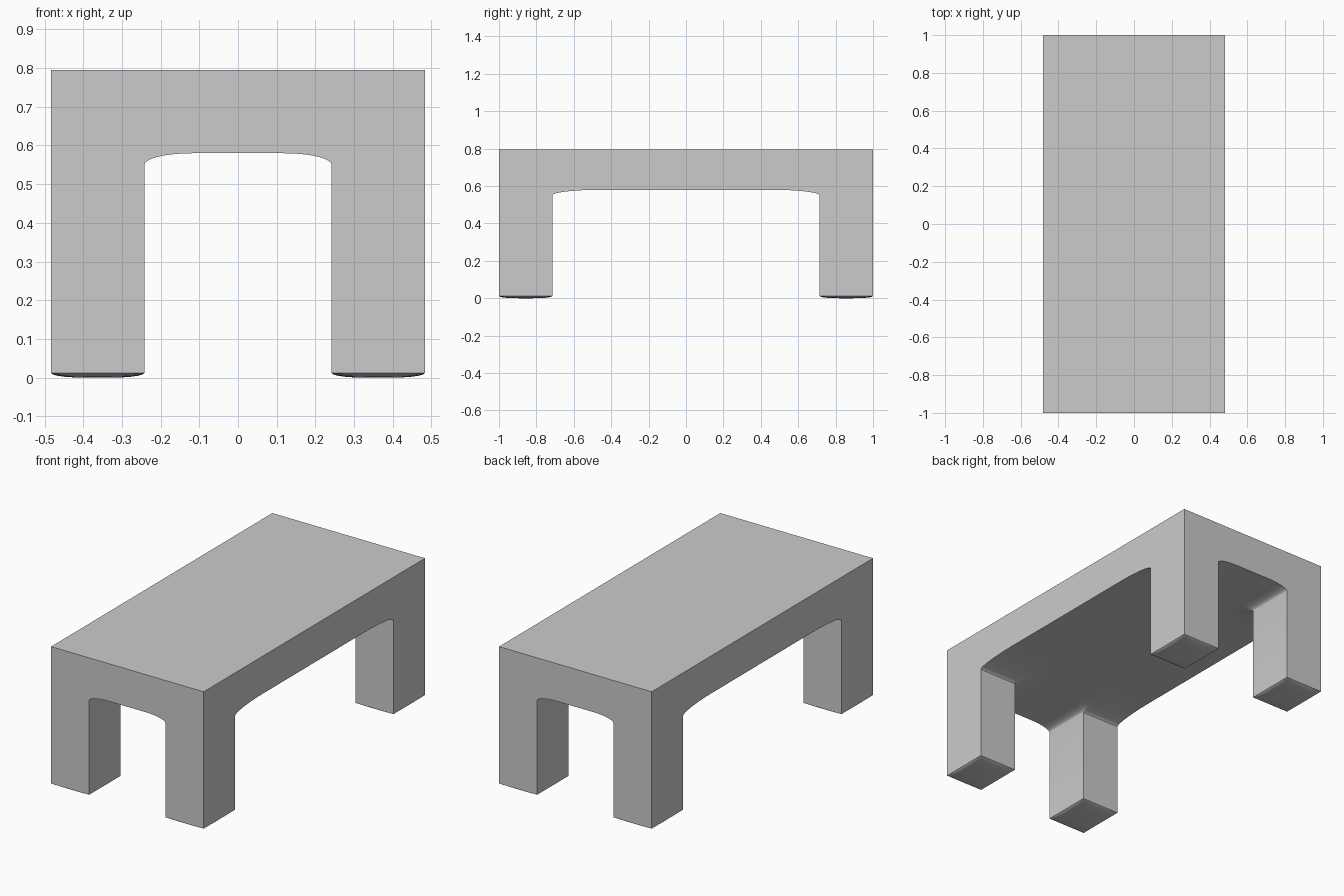
import bpy, bmesh, math

if "Cube" in bpy.data.objects:
    bpy.data.objects.remove(bpy.data.objects["Cube"])

X, Y, TOP = 0.483, 1.0, 0.795      # half width, half length, top height
LX, LY = 0.242, 0.715              # inner faces of the legs
UNDER, SPRING = 0.58, 0.55         # underside, and where it meets the legs
FOOT = 0.012                       # height of the rim of the domed foot


def ease(t):
    """Quarter ellipse from 0 to 1."""
    t = max(0.0, min(1.0, t))
    return math.sqrt(1 - (1 - t) ** 2)


def under_z(x, y):
    a = max(0, LX - x) / 0.125
    b = max(0, LY - y) / 0.26
    return SPRING + (UNDER - SPRING) * ease(math.hypot(a, b))


def foot_z(x, y):
    u = ease(min(x - LX, X - x) / 0.08)
    v = ease(min(y - LY, Y - y) / 0.095)
    return FOOT * (1 - u * v)


def lines(inner, outer, flat):
    """Grid lines, packed closer where the surface curves."""
    n, m = 8, 12
    vals = [0.0, flat / 2]
    vals += [inner - (inner - flat) * (1 - i / n) ** 2 for i in range(n + 1)]
    vals += [inner + (outer - inner) * (1 - math.cos(math.pi * i / m)) / 2
             for i in range(1, m + 1)]
    return vals


xs, ys = lines(LX, X, 0.117), lines(LY, Y, 0.455)
ix, iy = xs.index(LX), ys.index(LY)
nx, ny = len(xs) - 1, len(ys) - 1

bm = bmesh.new()
cache = {}


def vert(i, j, level):
    if (i, j, level) not in cache:
        x, y = xs[i], ys[j]
        z = {"under": under_z, "foot": foot_z}.get(level, lambda x, y: TOP)(x, y)
        cache[i, j, level] = bm.verts.new((x, y, z))
    return cache[i, j, level]


def wall(p, q, low, high):
    bm.faces.new([vert(*p, low), vert(*q, low), vert(*q, high), vert(*p, high)])


# Underside and domed foot of one quarter
for i in range(nx):
    for j in range(ny):
        level = "foot" if i >= ix and j >= iy else "under"
        bm.faces.new([vert(a, b, level) for a, b in
                      ((i, j), (i, j + 1), (i + 1, j + 1), (i + 1, j))])

# Outer walls, and inner leg walls
for j in range(ny):
    wall((nx, j), (nx, j + 1), "foot" if j >= iy else "under", "top") if j != iy else None
for i in range(nx):
    wall((i, ny), (i + 1, ny), "foot" if i >= ix else "under", "top") if i != ix else None
for j in range(iy, ny - 1):
    wall((ix, j), (ix, j + 1), "foot", "under")
for i in range(ix, nx - 1):
    wall((i, iy), (i + 1, iy), "foot", "under")
# Corner columns share the spring point between leg and apron
for k in (0, 1):
    p, q = ((nx, iy), (nx, iy + 1)) if k == 0 else ((ix, ny), (ix + 1, ny))
    bm.faces.new([vert(*p, "foot"), vert(*q, "foot"), vert(*q, "top"),
                  vert(*p, "top"), vert(*p, "under")])
wall((ix, ny - 1), (ix, ny), "foot", "under")
wall((nx - 1, iy), (nx, iy), "foot", "under")

# Flat top
bm.faces.new([vert(0, 0, "top")] + [vert(nx, j, "top") for j in range(ny + 1)]
             + [vert(i, ny, "top") for i in range(nx - 1, -1, -1)])

bmesh.ops.recalc_face_normals(bm, faces=bm.faces)
top = max(bm.faces, key=lambda f: f.calc_center_median().z)
if top.normal.z < 0:
    bmesh.ops.reverse_faces(bm, faces=bm.faces)

mesh = bpy.data.meshes.new("table_body")
bm.to_mesh(mesh)
bm.free()
table = bpy.data.objects.new("table_body", mesh)
bpy.context.collection.objects.link(table)

# Mirror the quarter to all four corners
mirror = table.modifiers.new("mirror", "MIRROR")
mirror.use_axis = (True, True, False)
mirror.merge_threshold = 0.0001

bpy.context.view_layer.objects.active = table
table.select_set(True)
bpy.ops.object.shade_smooth_by_angle(angle=math.radians(35))
